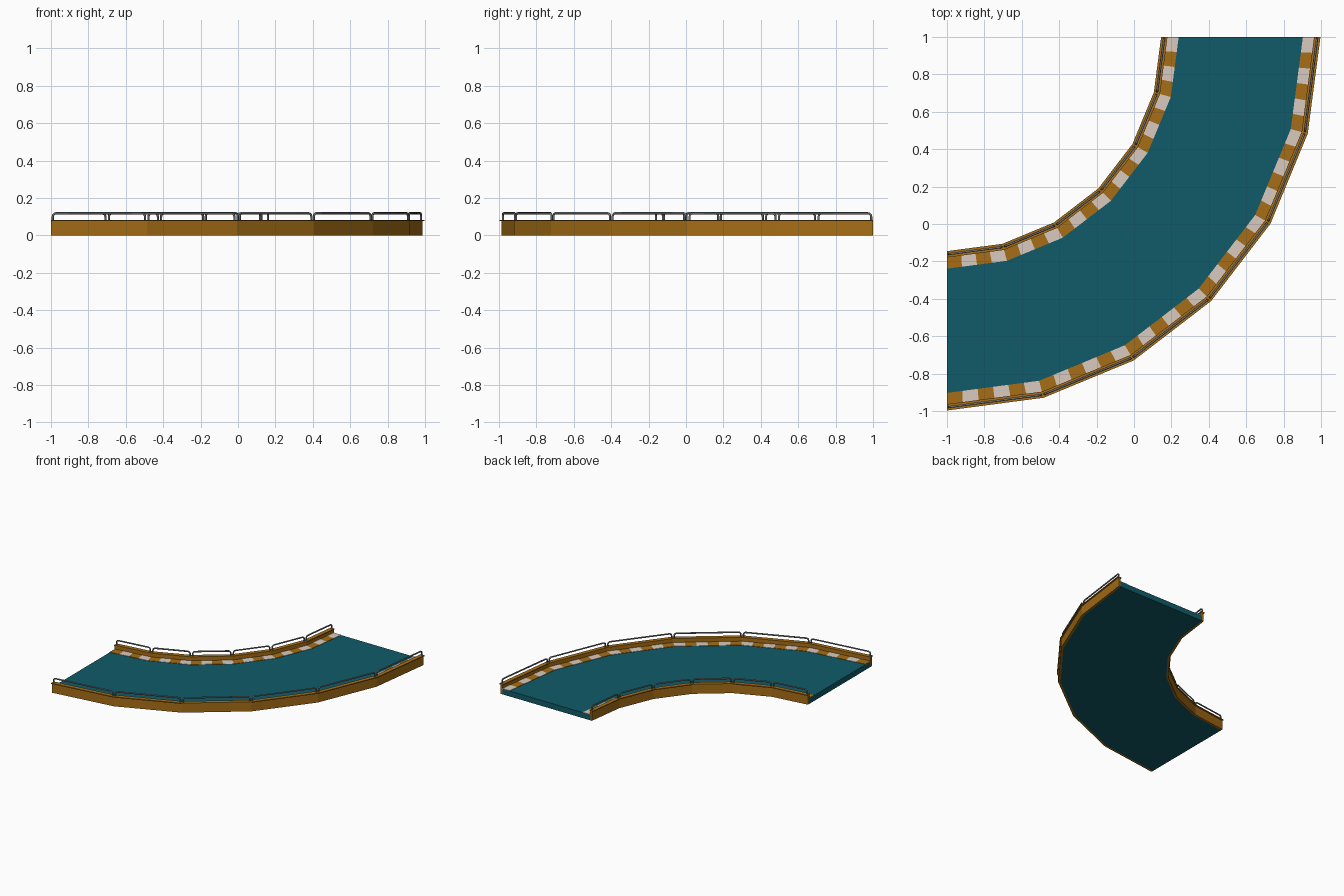
import bpy, bmesh, math
from mathutils import Vector

if "Cube" in bpy.data.objects:
    bpy.data.objects.remove(bpy.data.objects["Cube"])

CENTRE = Vector((-1.0, 1.0, 0.0))   # centre of the bend
SEGMENTS = 6                        # 15 degree facets


def material(name, rgb):
    m = bpy.data.materials.new(name)
    m.diffuse_color = (*rgb, 1)
    m.use_nodes = True
    m.node_tree.nodes["Principled BSDF"].inputs["Base Color"].default_value = m.diffuse_color
    return m


TEAL = material("teal", (0.005, 0.105, 0.14))
ORANGE = material("orange", (0.38, 0.155, 0.008))
WHITE = material("off_white", (0.70, 0.59, 0.52))
STEEL = material("steel", (0.16, 0.17, 0.18))


def corner(i):
    a = math.radians(90 * i / SEGMENTS)
    return Vector((math.sin(a), -math.cos(a), 0))


def stations(sub):
    """Directions along the bend, each straight facet cut into sub pieces."""
    out = [corner(i).lerp(corner(i + 1), k / sub)
           for i in range(SEGMENTS) for k in range(sub)]
    return out + [corner(SEGMENTS)]


def sweep(name, profile, mats, sub=1):
    """Sweep a closed (radius, z) profile round the bend, alternating mats."""
    bm = bmesh.new()
    rings = [[bm.verts.new(CENTRE + d * r + Vector((0, 0, z))) for r, z in profile]
             for d in stations(sub)]
    n = len(profile)
    for i, (a, b) in enumerate(zip(rings, rings[1:])):
        for j in range(n):
            k = (j + 1) % n
            f = bm.faces.new((a[j], a[k], b[k], b[j]))
            f.material_index = i % len(mats)
    bm.faces.new(rings[0])
    bm.faces.new(rings[-1]).material_index = (len(rings) - 2) % len(mats)
    bmesh.ops.recalc_face_normals(bm, faces=bm.faces)
    me = bpy.data.meshes.new(name)
    bm.to_mesh(me)
    bm.free()
    for m in mats:
        me.materials.append(m)
    ob = bpy.data.objects.new(name, me)
    bpy.context.collection.objects.link(ob)
    return ob


def guard_rail(name, radius):
    """One round-cornered hoop per facet."""
    cu = bpy.data.curves.new(name, 'CURVE')
    cu.dimensions = '3D'
    cu.bevel_depth = 0.006
    cu.bevel_resolution = 1
    cu.use_fill_caps = True
    low, high, bend, gap = 0.08, 0.118, 0.018, 0.01
    for i in range(SEGMENTS):
        a = CENTRE + corner(i) * radius
        b = CENTRE + corner(i + 1) * radius
        u = (b - a).normalized()
        length = (b - a).length
        half = [(gap, low)]
        for k in range(5):
            t = math.radians(90 * k / 4)
            half.append((gap + bend * (1 - math.cos(t)), high - bend * (1 - math.sin(t))))
        path = half + [(length - s, z) for s, z in reversed(half)]
        sp = cu.splines.new('POLY')
        sp.points.add(len(path) - 1)
        for p, (s, z) in zip(sp.points, path):
            p.co = (*(a + u * s + Vector((0, 0, z))), 1)
    cu.materials.append(STEEL)
    ob = bpy.data.objects.new(name, cu)
    bpy.context.collection.objects.link(ob)


# road deck
sweep("road_deck", [(1.17, 0), (1.97, 0), (1.97, 0.045), (1.17, 0.045)], [TEAL])

# each side: edge radius, direction towards the road, stripes per facet
for side, edge, s, stripes in (("inner", 1.145, 1, 4), ("outer", 1.997, -1, 6)):
    # side wall with a slightly overhanging cap
    wall = [(0.010, 0), (0.027, 0), (0.027, 0.076), (0.034, 0.076),
            (0.034, 0.083), (0, 0.083), (0, 0.076), (0.010, 0.076)]
    sweep(side + "_wall", [(edge + s * o, z) for o, z in wall], [ORANGE])
    # striped kerb
    kerb = [(0.025, 0.040), (0.094, 0.040), (0.094, 0.048), (0.025, 0.048)]
    sweep(side + "_kerb", [(edge + s * o, z) for o, z in kerb], [ORANGE, WHITE], stripes)
    # guard rail
    guard_rail(side + "_guard_rail", edge + s * 0.017)
